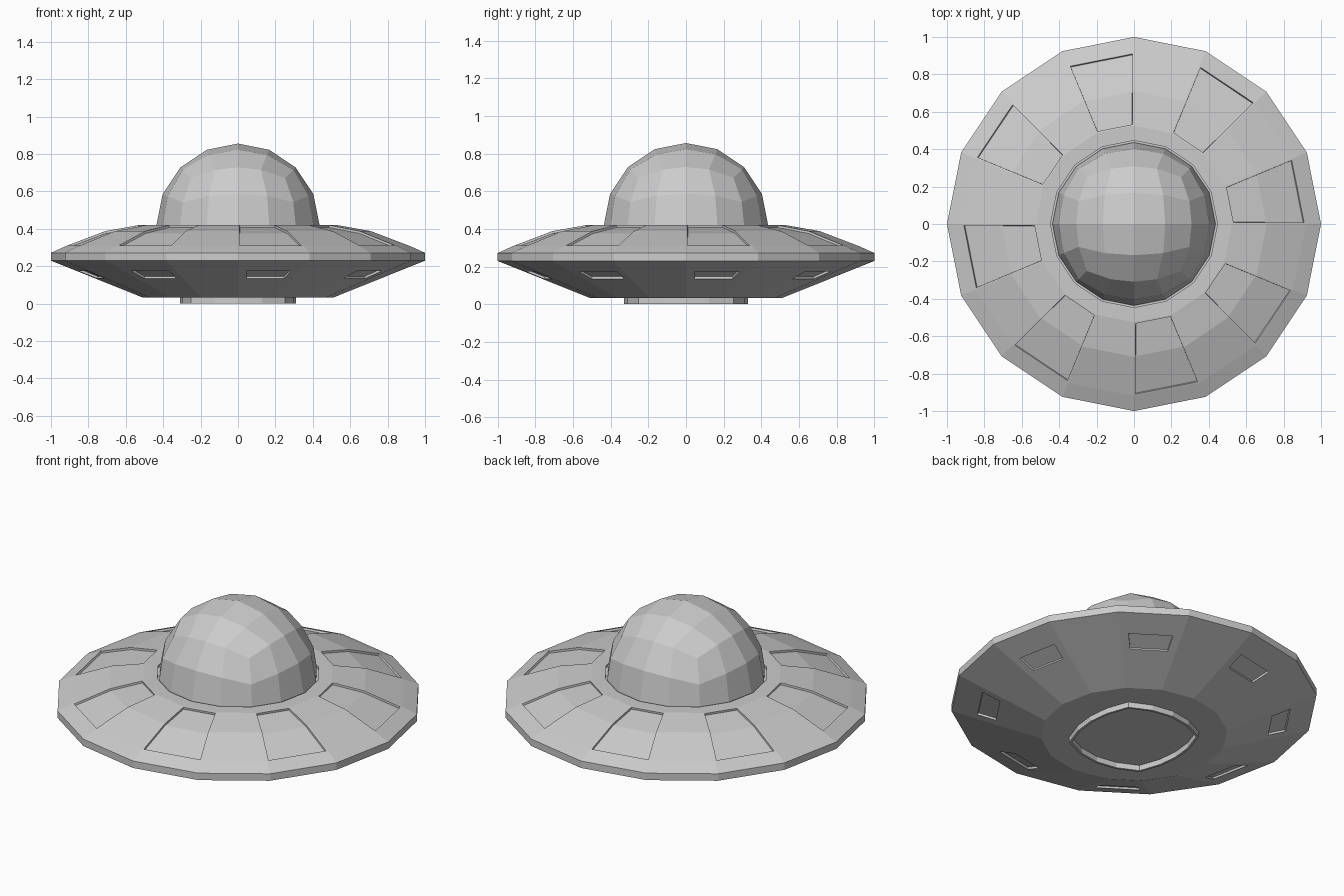
import bpy, bmesh
from math import sin, cos, tan, pi, radians
from mathutils import Vector

if "Cube" in bpy.data.objects:
    bpy.data.objects.remove(bpy.data.objects["Cube"])

SIDES = 16


def finish(bm, name):
    mesh = bpy.data.meshes.new(name)
    bm.to_mesh(mesh)
    bm.free()
    obj = bpy.data.objects.new(name, mesh)
    bpy.context.collection.objects.link(obj)
    return obj


def loft(bm, rings, closed=False):
    """Bridge rings of points; returns faces as [band][side]."""
    loops = [[bm.verts.new(p) for p in ring] for ring in rings]
    pairs = list(zip(loops, loops[1:]))
    if closed:
        pairs.append((loops[-1], loops[0]))
    bands = [[bm.faces.new((a[i], a[(i + 1) % SIDES], b[(i + 1) % SIDES], b[i]))
              for i in range(SIDES)] for a, b in pairs]
    if not closed:
        bm.faces.new(loops[0][::-1])
        bm.faces.new(loops[-1])
    return bands


def circle(r, z):
    return [(r * cos(2 * pi * i / SIDES), r * sin(2 * pi * i / SIDES), z)
            for i in range(SIDES)]


# saucer hull: lathe profile from underside, round the rim, to the dome seat
def under(r):
    return r, 0.033 + (r - 0.51) * 0.197 / 0.49


profile = [(0.51, 0.033), under(0.72), under(0.905), (1.0, 0.23), (1.0, 0.272),
           (0.92, 0.308), (0.71, 0.388), (0.525, 0.421), (0.446, 0.421), (0.446, 0.405)]
bm = bmesh.new()
bands = loft(bm, [circle(r, z) for r, z in profile])
bmesh.ops.recalc_face_normals(bm, faces=bm.faces[:])

# recessed panels on every second side, above and below
top_panels = [f for band in bands[5:7] for f in band[::2]]
low_panels = bands[1][::2]
for panels, margin in ((top_panels, 0.009), (low_panels, 0.045)):
    bmesh.ops.inset_region(bm, faces=panels, thickness=margin, use_even_offset=True)
    bmesh.ops.inset_region(bm, faces=panels, thickness=0.001, depth=-0.012,
                           use_even_offset=True)
finish(bm, "saucer_hull")

# dome: upper half of a cube-based sphere, with a short skirt into its seat
bm = bmesh.new()
bmesh.ops.create_cube(bm, size=2)
bmesh.ops.subdivide_edges(bm, edges=bm.edges[:], cuts=3, use_grid_fill=True)
bmesh.ops.delete(bm, geom=[v for v in bm.verts if v.co.z < -0.01], context='VERTS')
for v in bm.verts:
    p = Vector([tan(c * pi / 4) for c in v.co]).normalized() * 0.436
    v.co = p + Vector((0, 0, 0.42))
rim = [e for e in bm.edges if e.is_boundary]
skirt = bmesh.ops.extrude_edge_only(bm, edges=rim)["geom"]
for v in skirt:
    if isinstance(v, bmesh.types.BMVert):
        v.co.z = 0.404
bmesh.ops.recalc_face_normals(bm, faces=bm.faces[:])
finish(bm, "dome")


# hatch ring underneath: a thin rounded-square band
def hatch_loop(offset, z):
    pts = []
    for i in range(SIDES):
        a = 2 * pi * i / SIDES
        r = 0.32 - 0.01 * cos(2 * a) + (0.035 if i % 4 == 2 else 0.008 if i % 2 else 0)
        pts.append(((r + offset) * cos(a), (r + offset) * sin(a), z))
    return pts


bm = bmesh.new()
loft(bm, [hatch_loop(0, 0.036), hatch_loop(0, 0), hatch_loop(-0.014, 0),
          hatch_loop(-0.014, 0.036)], closed=True)
bmesh.ops.recalc_face_normals(bm, faces=bm.faces[:])
finish(bm, "hatch_ring")
